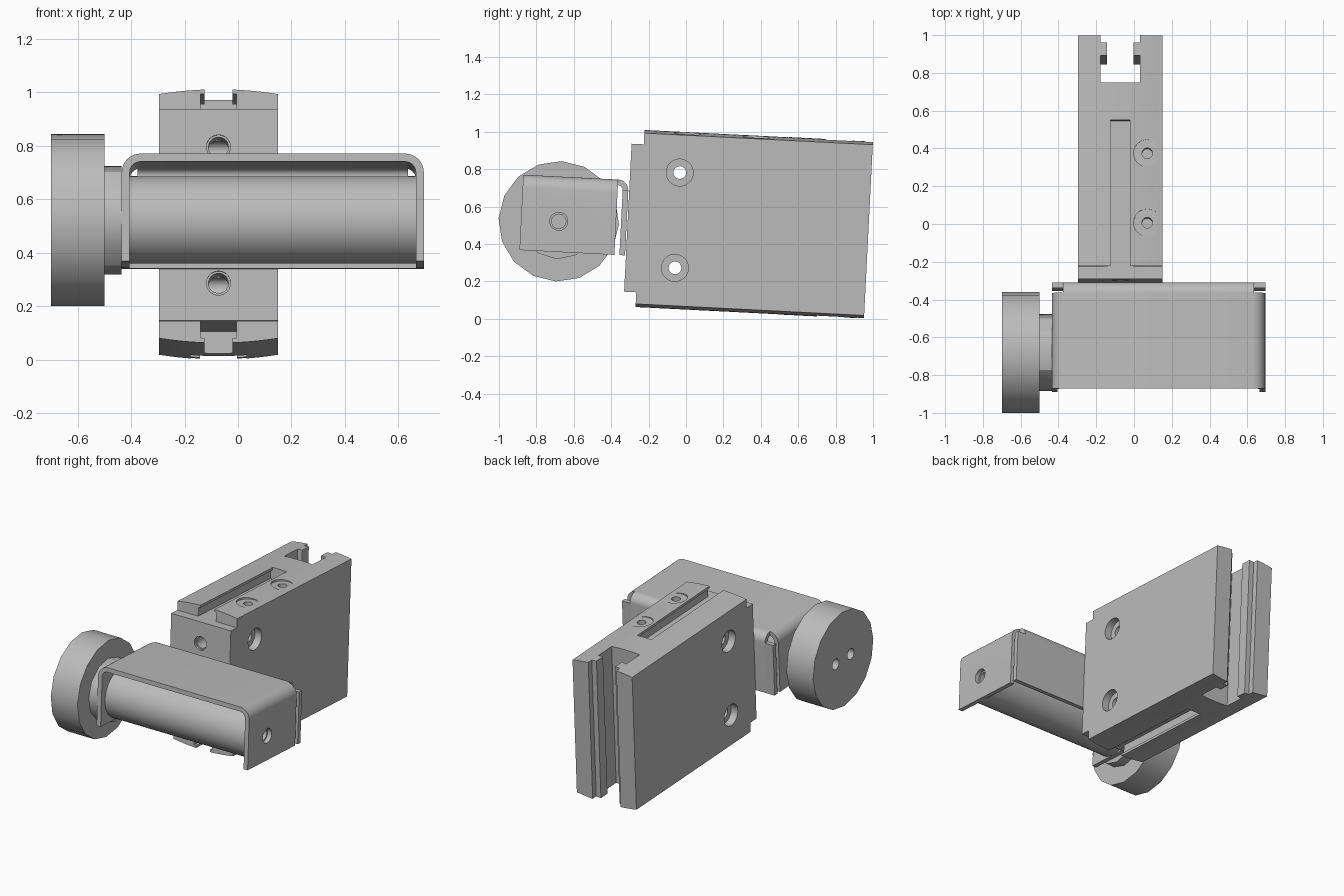
import bpy, bmesh, math
from mathutils import Matrix

if "Cube" in bpy.data.objects:
    bpy.data.objects.remove(bpy.data.objects["Cube"])

# One machined metal colour
metal = bpy.data.materials.new("machined grey")
metal.use_nodes = True
GREY = (0.5, 0.5, 0.5, 1)
metal.diffuse_color = GREY
metal.node_tree.nodes["Principled BSDF"].inputs["Base Color"].default_value = GREY

# The whole assembly leans back slightly
LEAN = Matrix.Translation((0, -0.27, 0.062)) @ Matrix.Rotation(math.radians(-2.9), 4, 'X')


def prism(name, pts, axis, a, b):
    """Extrude a 2D outline along an axis from a to b."""
    place = {'x': lambda p, t: (t, p[0], p[1]),
             'y': lambda p, t: (p[0], t, p[1]),
             'z': lambda p, t: (p[0], p[1], t)}[axis]
    bm = bmesh.new()
    ends = [[bm.verts.new(place(p, t)) for p in pts] for t in (a, b)]
    for ring in ends:
        bm.faces.new(ring)
    n = len(pts)
    for i in range(n):
        j = (i + 1) % n
        bm.faces.new((ends[0][i], ends[0][j], ends[1][j], ends[1][i]))
    bmesh.ops.recalc_face_normals(bm, faces=bm.faces)
    mesh = bpy.data.meshes.new(name)
    bm.to_mesh(mesh)
    bm.free()
    mesh.materials.append(metal)
    ob = bpy.data.objects.new(name, mesh)
    bpy.context.collection.objects.link(ob)
    ob.matrix_world = LEAN
    return ob


def box(name, x0, x1, y0, y1, z0, z1):
    return prism(name, [(x0, y0), (x1, y0), (x1, y1), (x0, y1)], 'z', z0, z1)


def arc(cx, cy, r, start, end, n=8):
    angles = [math.radians(start + (end - start) * i / n) for i in range(n + 1)]
    return [(cx + r * math.cos(t), cy + r * math.sin(t)) for t in angles]


def rod(name, axis, centre, r, a, b, n=32):
    return prism(name, arc(*centre, r, 0, 360, n)[:-1], axis, a, b)


def combine(ob, others, operation='DIFFERENCE'):
    """Apply a boolean with each helper, then drop the helper."""
    for other in others:
        other.hide_render = True
        mod = ob.modifiers.new("cut", 'BOOLEAN')
        mod.object, mod.operation, mod.solver = other, operation, 'EXACT'
        bpy.context.view_layer.update()
        done = ob.evaluated_get(bpy.context.evaluated_depsgraph_get())
        mesh = bpy.data.meshes.new_from_object(done)
        ob.modifiers.clear()
        ob.data = mesh
        bpy.data.objects.remove(other)


def smooth(ob):
    bpy.ops.object.select_all(action='DESELECT')
    ob.select_set(True)
    bpy.context.view_layer.objects.active = ob
    bpy.ops.object.shade_smooth_by_angle(angle=math.radians(30))


# Main block: domed top and bottom
MID, HALF, TALL, DEEP, SAG = -0.073, 0.223, 0.95, 1.223, 0.018
steps = [HALF * (i / 6 - 1) for i in range(13)]
top = [(MID + s, TALL - SAG * (s / HALF) ** 2) for s in steps]
bottom = [(x, TALL - z) for x, z in reversed(top)]
block = prism("main_block", top + bottom, 'y', 0, DEEP)
combine(block, [box("nose", MID - HALF, MID + HALF, -0.065, 0.1, 0.08, 0.872)], 'UNION')

cuts = []
# T-slot down the back
cuts.append(box("c", MID - 0.105, MID + 0.105, 0.972, 1.115, -0.1, 1.1))
cuts.append(box("c", MID - 0.07, MID + 0.07, 1.1, 1.3, -0.1, 1.1))
cuts.append(box("c", MID - 0.105, MID + 0.105, 1.185, 1.3, -0.1, 1.1))
# Undercut grooves along the top and bottom
for low, high, lip0, lip1 in ((0.872, 0.932, 0.9, 1.1), (0.018, 0.08, -0.1, 0.05)):
    cuts.append(box("c", MID - 0.067, MID + 0.067, -0.1, 0.773, low, high))
    cuts.append(box("c", MID - 0.052, MID + 0.052, -0.1, 0.773, lip0, lip1))
# Cross holes, counterbored both sides, and tapped holes in the nose
for z in (0.221, 0.731):
    cuts.append(rod("c", 'x', (0.2, z), 0.034, -0.5, 0.4))
    cuts.append(rod("c", 'x', (0.2, z), 0.072, MID + HALF - 0.05, 0.4))
    cuts.append(rod("c", 'x', (0.2, z), 0.072, -0.5, MID - HALF + 0.05))
    cuts.append(rod("c", 'y', (MID, z), 0.037, -0.1, 0.19))
    cuts.append(rod("c", 'y', (MID, z), 0.045, -0.1, -0.05))
# Shallow spot-faced holes on top
for y in (0.23, 0.598):
    cuts.append(rod("c", 'z', (0.07, y), 0.072, 0.937, 1.1))
    cuts.append(rod("c", 'z', (0.07, y), 0.028, 0.83, 1.1))
combine(block, cuts)
smooth(block)

# Folded bracket: U-shaped hood
LEFT, RIGHT, CROWN, FOOT, GAUGE = -0.435, 0.695, 0.677, 0.274, 0.03
AXIS = (-0.433, 0.438)


def hood_line(inset):
    r = 0.07 - inset
    z = CROWN - 0.07
    return ([(LEFT + inset, FOOT)] + arc(LEFT + 0.07, z, r, 180, 90)
            + arc(RIGHT - 0.07, z, r, 90, 0) + [(RIGHT - inset, FOOT)])


hood = prism("bracket_hood", hood_line(0) + hood_line(GAUGE)[::-1], 'y', -0.635, -0.127)
combine(hood, [rod("c", 'x', AXIS, 0.048, 0.6, 0.8)])
smooth(hood)

# Rear flange bent down from the hood, with wider ears below the bend
BEND = (-0.127, 0.62)
fold = (arc(*BEND, 0.057, 90, 0) + [(-0.07, FOOT), (-0.07 - GAUGE, FOOT)]
        + arc(*BEND, 0.057 - GAUGE, 0, 90))
smooth(prism("bracket_flange", fold, 'x', LEFT + 0.06, RIGHT - 0.06))
for side, x in (("right", LEFT), ("left", RIGHT - 0.06)):
    box("flange_ear_" + side, x, x + 0.06, -0.07 - GAUGE, -0.07, FOOT, BEND[1])

# Roller with a tapped end
roller = rod("roller", 'x', AXIS, 0.163, LEFT + GAUGE, RIGHT - GAUGE, 48)
combine(roller, [rod("c", 'x', AXIS, 0.038, 0.5, 0.8)])
smooth(roller)

# Faceted knob, its neck and two spanner holes
smooth(rod("knob_neck", 'x', AXIS, 0.203, -0.5, LEFT, 12))
knob = rod("knob", 'x', AXIS, 0.322, -0.7, -0.5, 16)
combine(knob, [rod("c", 'x', (AXIS[0] + s * 0.08, AXIS[1]), 0.036, -0.8, -0.6, 24) for s in (-1, 1)])
smooth(knob)
